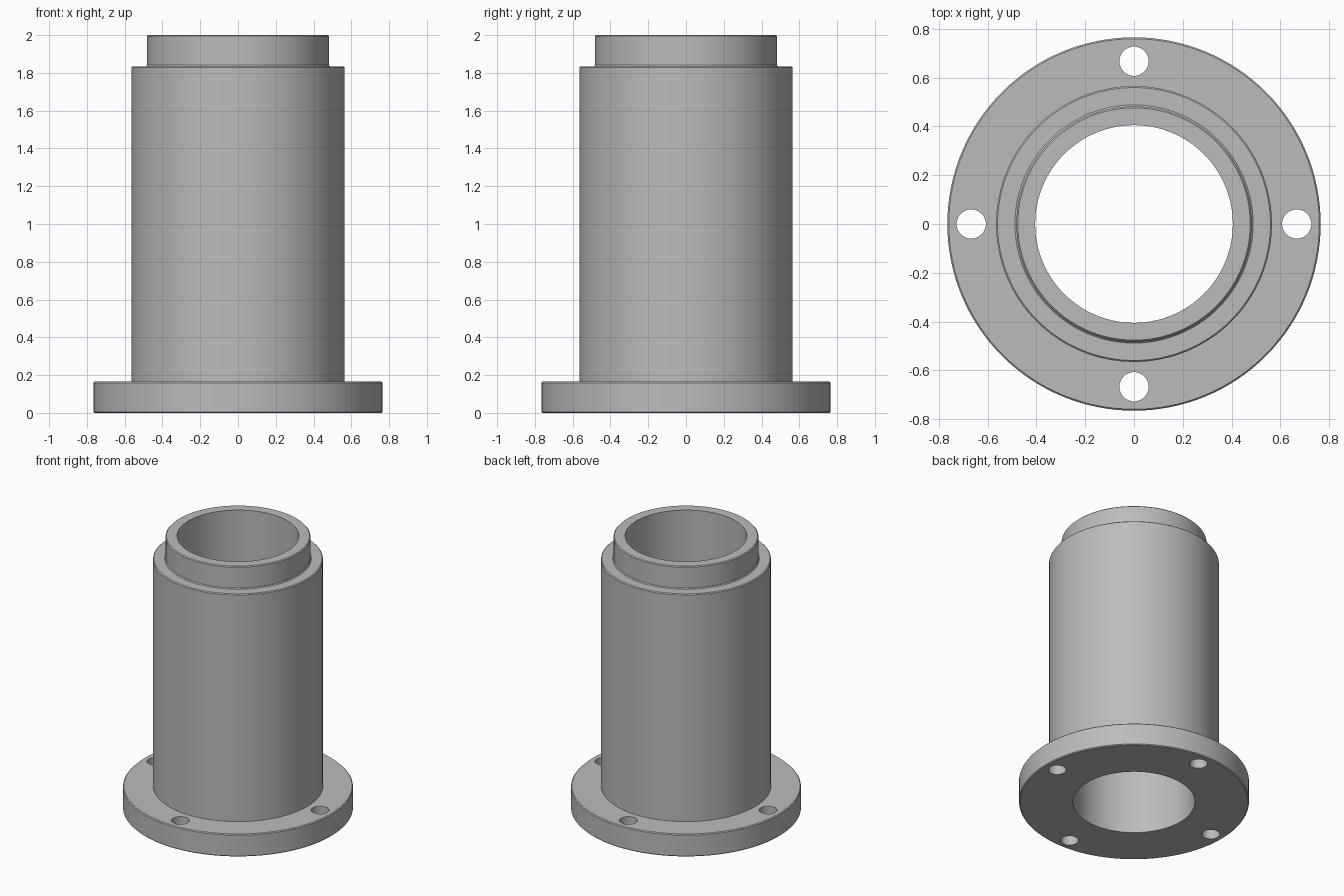
import bpy, bmesh
from math import pi, radians, cos, sin
from mathutils import Matrix

cube = bpy.data.objects.get("Cube")
if cube:
    bpy.data.objects.remove(cube, do_unlink=True)

metal = bpy.data.materials.new("grey metal")
metal.use_nodes = True
GREY = (0.5, 0.5, 0.5, 1)
metal.diffuse_color = GREY
metal.node_tree.nodes["Principled BSDF"].inputs["Base Color"].default_value = GREY

SEGMENTS = 128
BORE, FLANGE, BODY, NECK = 0.405, 0.765, 0.565, 0.482
FLANGE_TOP, BODY_TOP, TOP = 0.165, 1.835, 2.0
C = 0.006  # edge chamfer


def add_object(name, bm):
    mesh = bpy.data.meshes.new(name)
    bm.to_mesh(mesh)
    bm.free()
    obj = bpy.data.objects.new(name, mesh)
    bpy.context.collection.objects.link(obj)
    mesh.materials.append(metal)
    return obj


def lathe(name, profile):
    """Revolve a closed (radius, height) profile around z."""
    bm = bmesh.new()
    rings = []
    for i in range(SEGMENTS):
        a = 2 * pi * i / SEGMENTS
        rings.append([bm.verts.new((r * cos(a), r * sin(a), z)) for r, z in profile])
    n = len(profile)
    for i, ring in enumerate(rings):
        after = rings[(i + 1) % SEGMENTS]
        for j in range(n):
            k = (j + 1) % n
            bm.faces.new((ring[j], after[j], after[k], ring[k]))
    bmesh.ops.recalc_face_normals(bm, faces=bm.faces)
    return add_object(name, bm)


# Hollow sleeve: flange, body and stepped neck in one turned profile
sleeve = lathe("flanged_sleeve", [
    (BORE, 0), (FLANGE - C, 0), (FLANGE, C),
    (FLANGE, FLANGE_TOP - C), (FLANGE - C, FLANGE_TOP),
    (BODY, FLANGE_TOP), (BODY, BODY_TOP - C), (BODY - C, BODY_TOP),
    (NECK + C, BODY_TOP), (NECK, BODY_TOP + C),
    (NECK, TOP - C), (NECK - C, TOP), (BORE, TOP),
])

# Four bolt holes through the flange
bm = bmesh.new()
for i in range(4):
    a = i * pi / 2
    bmesh.ops.create_cone(
        bm, cap_ends=True, segments=48, radius1=0.06, radius2=0.06, depth=0.4,
        matrix=Matrix.Translation((0.667 * cos(a), 0.667 * sin(a), FLANGE_TOP / 2)))
cutter = add_object("bolt_hole_cutter", bm)
cutter.hide_render = True

holes = sleeve.modifiers.new("bolt holes", "BOOLEAN")
holes.operation = "DIFFERENCE"
holes.solver = "EXACT"
holes.object = cutter
bpy.ops.object.select_all(action="DESELECT")
sleeve.select_set(True)
bpy.context.view_layer.objects.active = sleeve
bpy.ops.object.modifier_apply(modifier=holes.name)
bpy.data.objects.remove(cutter, do_unlink=True)
bpy.ops.object.shade_smooth_by_angle(angle=radians(30))
